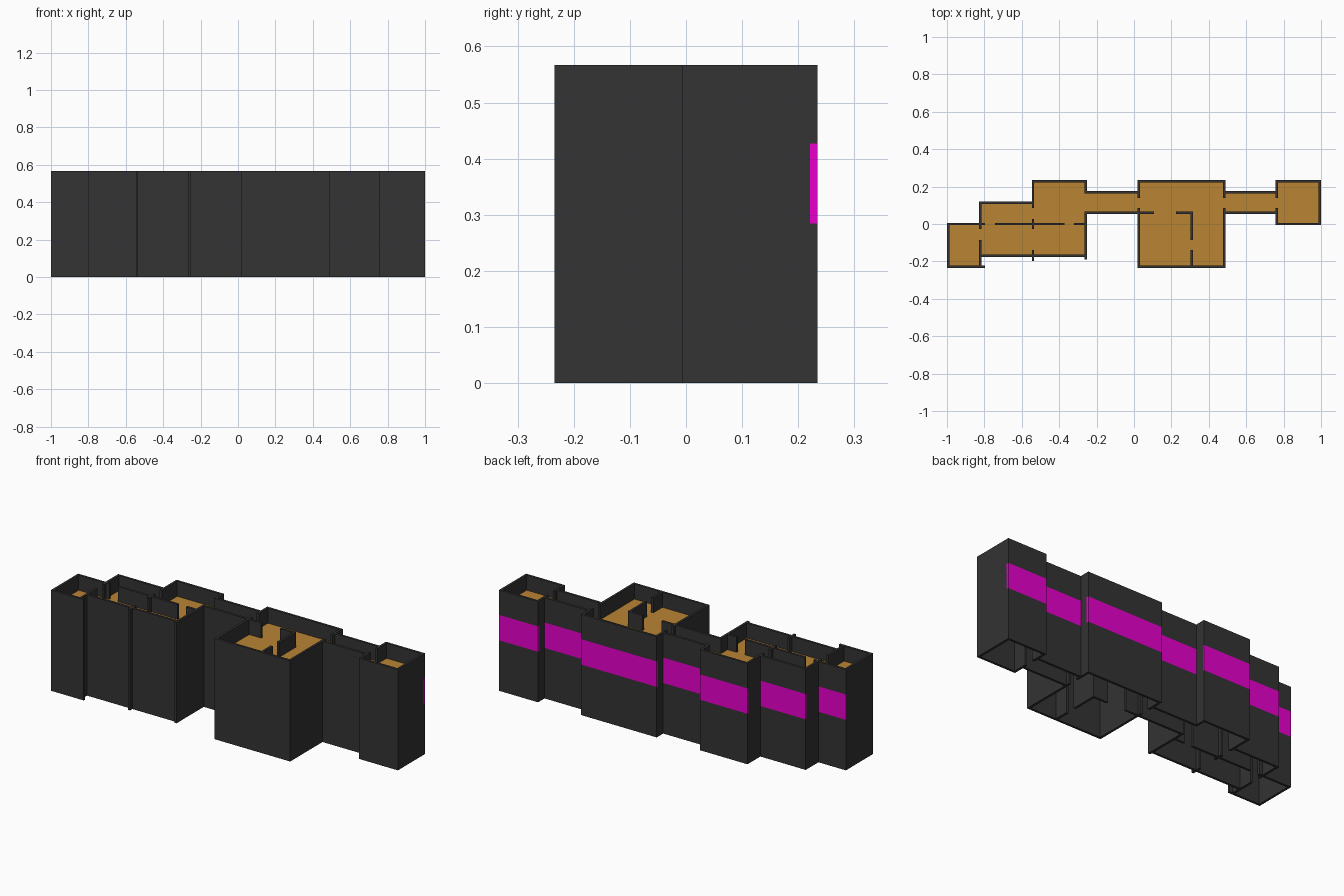
import bpy, bmesh

if "Cube" in bpy.data.objects:
    bpy.data.objects.remove(bpy.data.objects["Cube"])

H = 0.567            # wall height
T = 0.013            # wall thickness
FLOOR_Z = 0.482      # raised floor level
SILL, HEAD = 0.284, 0.427   # window band


def material(name, color):
    m = bpy.data.materials.new(name)
    m.diffuse_color = (*color, 1)
    m.use_nodes = True
    m.node_tree.nodes["Principled BSDF"].inputs["Base Color"].default_value = m.diffuse_color
    return m


WALL = material("dark_wall", (0.033, 0.033, 0.033))
GLASS = material("magenta_window", (0.8, 0.0, 0.6))
WOOD = material("floor_ochre", (0.49, 0.235, 0.035))


def finish(name, bm, mat):
    mesh = bpy.data.meshes.new(name)
    bm.to_mesh(mesh)
    bm.free()
    mesh.materials.append(mat)
    bpy.context.collection.objects.link(bpy.data.objects.new(name, mesh))


def add_box(bm, x0, x1, y0, y1, z0, z1):
    for v in bmesh.ops.create_cube(bm, size=1)["verts"]:
        v.co.x = x1 if v.co.x > 0 else x0
        v.co.y = y1 if v.co.y > 0 else y0
        v.co.z = z1 if v.co.z > 0 else z0


def wall_x(bm, y, x0, x1, z0=0, z1=H):
    """Wall running along x, reaching past the corner centrelines."""
    add_box(bm, x0 - T / 2, x1 + T / 2, y - T / 2, y + T / 2, z0, z1)


def wall_y(bm, x, y0, y1):
    """Wall running along y, butting between the cross walls."""
    add_box(bm, x - T / 2, x + T / 2, y0, y1, 0, H)


# Grid lines shared by the rooms
XA, XB, XC, XD, XE, XF, XG = -0.993, -0.822, -0.54, -0.257, 0.025, 0.482, 0.763
XH = 0.993
BACK, FRONT = 0.2275, -0.2275
CN, CS = 0.17, 0.06          # corridor sides

# Back walls: solid below and above a full-width window band
back_walls = [(0, XA, XB), (0.113, XB, XC), (BACK, XC, XD), (CN, XD, XE),
              (BACK, XE, XF), (CN, XF, XG), (BACK, XG, XH)]
solid, band = bmesh.new(), bmesh.new()
for y, x0, x1 in back_walls:
    wall_x(solid, y, x0, x1, 0, SILL)
    wall_x(band, y, x0, x1, SILL, HEAD)
    wall_x(solid, y, x0, x1, HEAD, H)
finish("back_walls", solid, WALL)
finish("window_bands", band, GLASS)

# Front walls
bm = bmesh.new()
for y, x0, x1 in [(FRONT, XA, -0.803), (-0.17, XB, XD), (CS, XD, XE),
                  (FRONT, XE, XF), (CS, XF, XG), (0, XG, XH)]:
    wall_x(bm, y, x0, x1)
finish("front_walls", bm, WALL)

# Cross walls with full-height door gaps
bm = bmesh.new()
for x, *spans in [(XA, (FRONT, 0)),
                  (XB, (FRONT, -0.085), (-0.027, 0.113)),
                  (XC, (-0.197, -0.14), (-0.027, 0.027), (0.085, BACK)),
                  (XD, (-0.19, CS), (CN, BACK)),
                  (XE, (FRONT, 0.085), (0.14, BACK)),
                  (XF, (FRONT, 0.085), (0.14, BACK)),
                  (XG, (0, 0.085), (0.14, BACK)),
                  (XH, (0, BACK))]:
    for y0, y1 in spans:
        wall_y(bm, x, y0, y1)
finish("cross_walls", bm, WALL)

# Inner partitions
bm = bmesh.new()
for y, x0, x1 in [(0, XB, -0.803), (0, -0.737, -0.378), (0, -0.313, XD),
                  (CS, XE, 0.1), (CS, 0.23, 0.308)]:
    wall_x(bm, y, x0, x1)
for y0, y1 in [(FRONT, -0.14), (-0.085, CS)]:
    wall_y(bm, 0.308, y0, y1)
finish("partitions", bm, WALL)

# Floors: one flat panel per room or corridor
bm = bmesh.new()
for x0, x1, y0, y1 in [(XA, XB, FRONT, 0), (XB, XC, -0.17, 0.113),
                       (XC, XD, -0.17, BACK), (XD, XE, CS, CN),
                       (XE, XF, FRONT, BACK), (XF, XG, CS, CN),
                       (XG, XH, 0, BACK)]:
    bm.faces.new([bm.verts.new((x, y, FLOOR_Z)) for x, y in
                  ((x0, y0), (x1, y0), (x1, y1), (x0, y1))])
finish("floors", bm, WOOD)
